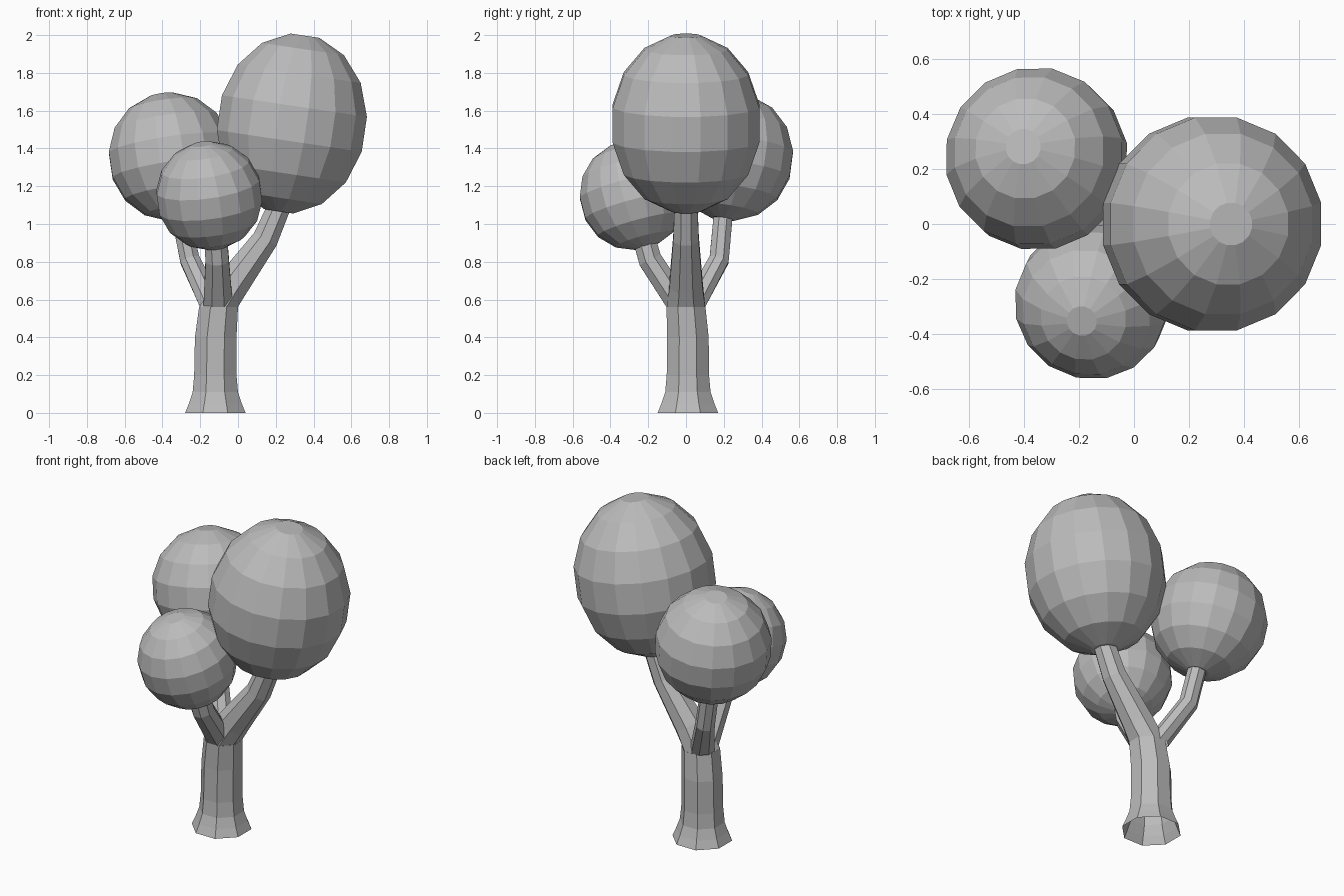
import bpy, bmesh, math
from mathutils import Vector

if "Cube" in bpy.data.objects:
    bpy.data.objects.remove(bpy.data.objects["Cube"], do_unlink=True)

grey = bpy.data.materials.new("plain_grey")
grey.use_nodes = True
grey.diffuse_color = (0.5, 0.5, 0.5, 1)
grey.node_tree.nodes["Principled BSDF"].inputs["Base Color"].default_value = (0.5, 0.5, 0.5, 1)
UP = Vector((0, 0, 1))


def loft(name, stations, sides, close_start=False, close_end=False):
    """Skin regular polygons; a station is (centre, apothem, axis)."""
    bm = bmesh.new()
    rings = []
    for centre, apothem, axis in stations:
        turn = UP.rotation_difference(axis)
        r = apothem / math.cos(math.pi / sides)
        angles = [2 * math.pi * (i + 0.5) / sides for i in range(sides)]
        rings.append([bm.verts.new(centre + turn @ Vector((r * math.cos(a), r * math.sin(a), 0)))
                      for a in angles])
    for low, high in zip(rings, rings[1:]):
        for i in range(sides):
            j = (i + 1) % sides
            bm.faces.new((low[i], low[j], high[j], high[i]))
    if close_start:
        bm.faces.new(rings[0][::-1])
    if close_end:
        bm.faces.new(rings[-1])
    mesh = bpy.data.meshes.new(name)
    bm.to_mesh(mesh)
    bm.free()
    mesh.materials.append(grey)
    obj = bpy.data.objects.new(name, mesh)
    bpy.context.collection.objects.link(obj)
    return obj


def branch(name, path):
    """Tapered limb through (x, y, z, apothem) points."""
    points = [Vector(p[:3]) for p in path]
    last = len(points) - 1
    stations = []
    for i, p in enumerate(path):
        axis = (points[min(i + 1, last)] - points[max(i - 1, 0)]).normalized()
        stations.append((points[i], p[3], UP if i == 0 else axis))
    loft(name, stations, 8, close_end=True)


def crown(name, centre, apothem, half_height, lean):
    """Faceted ball with flat poles, its axis leaning sideways by (x, y)."""
    centre = Vector(centre)
    axis = Vector((lean[0], lean[1], half_height)).normalized()
    stations = []
    step = math.pi / 8
    for k in range(8):
        a = (k + 0.5) * step
        scale = 1 / math.cos(step / 2)
        stations.append((centre - axis * half_height * scale * math.cos(a),
                         apothem * scale * math.sin(a), axis))
    loft(name, stations, 16, True, True)


# Trunk: flared foot, open underneath
trunk = [(-0.12, 0.01, 0, 0.16), (-0.12, 0.01, 0.05, 0.14), (-0.12, 0.01, 0.11, 0.12),
         (-0.12, 0.01, 0.2, 0.112), (-0.118, 0.01, 0.4, 0.11), (-0.103, 0, 0.56, 0.103)]
loft("trunk", [(Vector(p[:3]), p[3], UP) for p in trunk], 8)

# Limbs
branch("left_branch", [(-0.103, 0, 0.56, 0.102), (-0.03, 0, 0.68, 0.088),
                       (0.145, 0, 0.92, 0.068), (0.23, 0, 1.12, 0.06)])
branch("back_branch", [(-0.135, 0.035, 0.56, 0.066), (-0.255, 0.175, 0.81, 0.052),
                       (-0.31, 0.2, 1.08, 0.05)])
branch("front_branch", [(-0.105, -0.025, 0.56, 0.078), (-0.11, -0.19, 0.81, 0.062),
                        (-0.12, -0.23, 0.95, 0.06)])

# Foliage
crown("large_crown", (0.285, 0, 1.532), 0.388, 0.47, (0.07, 0))
crown("back_crown", (-0.355, 0.238, 1.356), 0.322, 0.335, (-0.05, 0.045))
crown("front_crown", (-0.152, -0.282, 1.15), 0.274, 0.285, (-0.04, -0.075))
